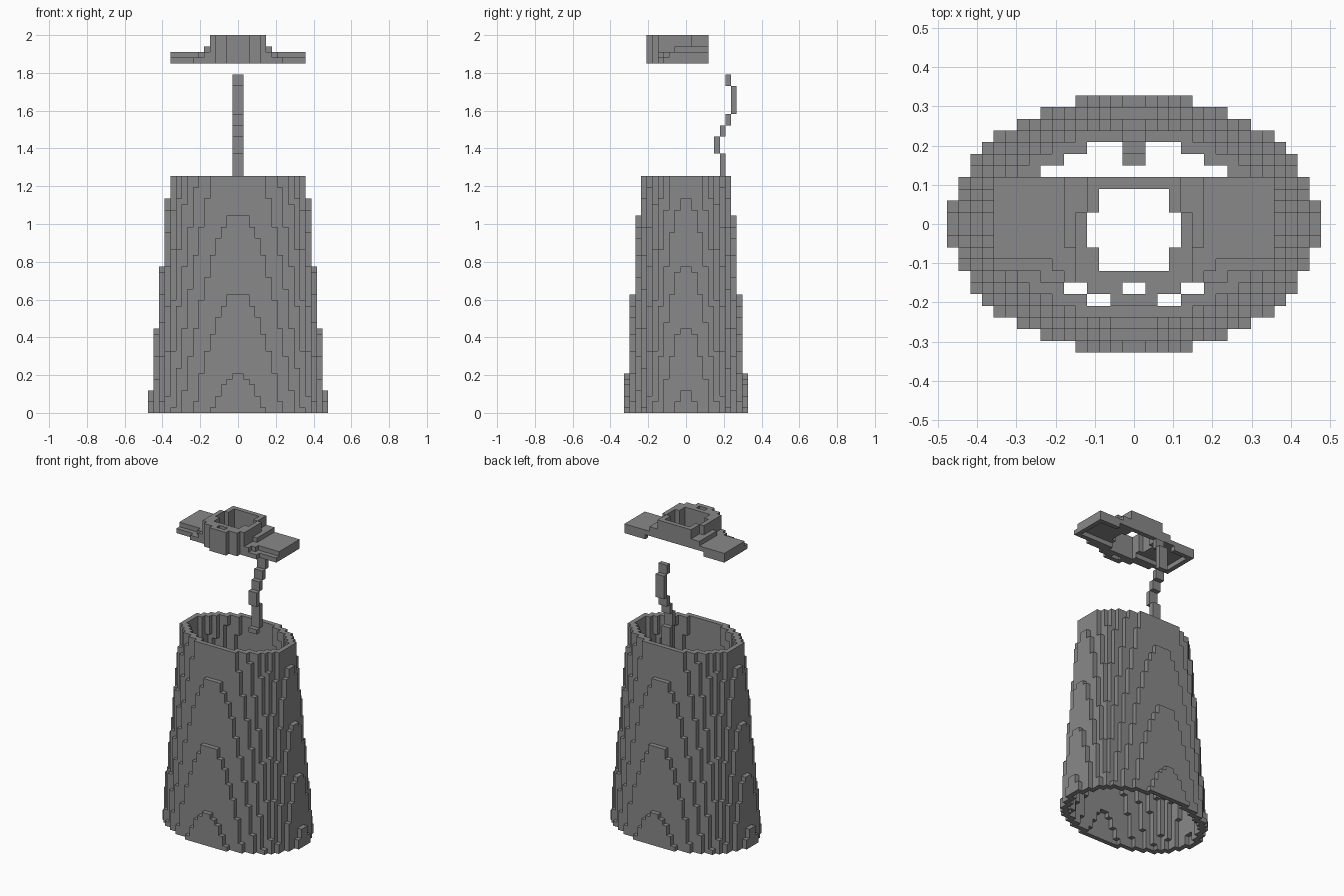
import bpy
import bmesh
from itertools import product
from mathutils import Vector

cube = bpy.data.objects.get("Cube")
if cube:
    bpy.data.objects.remove(cube, do_unlink=True)

UNIT = 2 / 67  # size of one block

grey = bpy.data.materials.new("plain_grey")
grey.use_nodes = True
COLOUR = (0.25, 0.25, 0.25, 1)
grey.diffuse_color = COLOUR
grey.node_tree.nodes["Principled BSDF"].inputs["Base Color"].default_value = COLOUR


def build_blocks(name, cells):
    """Make one mesh of the outer faces of a set of block cells."""
    bm = bmesh.new()
    corners = {}

    def corner(point):
        key = tuple(point)
        if key not in corners:
            corners[key] = bm.verts.new(Vector(key) * UNIT)
        return corners[key]

    for cell in cells:
        for axis, side in product(range(3), (0, 1)):
            beside = list(cell)
            beside[axis] += 2 * side - 1
            if tuple(beside) in cells:
                continue
            u, v = (axis + 1) % 3, (axis + 2) % 3
            loop = []
            for du, dv in ((0, 0), (1, 0), (1, 1), (0, 1)):
                point = list(cell)
                point[axis] += side
                point[u] += du
                point[v] += dv
                loop.append(corner(point))
            bm.faces.new(loop if side else loop[::-1])
    mesh = bpy.data.meshes.new(name)
    bm.to_mesh(mesh)
    bm.free()
    mesh.materials.append(grey)
    obj = bpy.data.objects.new(name, mesh)
    bpy.context.collection.objects.link(obj)
    return obj


def box(cells, xs, ys, zs):
    """Add a run of cells, mirrored left to right."""
    for x, y, z in product(range(*xs), range(*ys), range(*zs)):
        cells.update({(x, y, z), (-1 - x, y, z)})


# Tapering oval body, one block thick and open at both ends
body = set()
for z in range(42):
    a = 15.87 - (z + 0.5) / 11.25
    b = 11 - (z + 0.5) / 14.2
    disc = {(x, y) for x, y in product(range(-17, 17), range(-12, 12))
            if ((x + 0.5) / a) ** 2 + ((y + 0.5) / b) ** 2 <= 1}
    for x, y in disc:
        around = product((x - 1, x, x + 1), (y - 1, y, y + 1))
        if any(spot not in disc for spot in around):
            body.add((x, y, z))
build_blocks("body_shell", body)

# Wavy cord rising from the back of the body: row, bottom, top
cord = set()
for row, low, high in ((5, 40, 41), (6, 41, 46), (5, 46, 49), (6, 49, 51),
                       (7, 51, 53), (8, 53, 58), (7, 58, 60)):
    box(cord, (0, 1), (row, row + 1), (low, high))
build_blocks("back_cord", cord)

# Brim: flat plate with a lip underneath, open at the middle of the back
cap = set()
box(cap, (4, 12), (-3, 4), (63, 64))
box(cap, (0, 12), (-4, -3), (62, 63))
box(cap, (11, 12), (-4, 4), (62, 63))
box(cap, (7, 12), (3, 4), (62, 63))
box(cap, (3, 7), (-4, -3), (63, 64))
box(cap, (0, 8), (-5, -4), (62, 63))
box(cap, (0, 6), (-5, -4), (63, 64))

# Low collar around the sides of the ring
box(cap, (4, 6), (-2, 4), (64, 65))

# Round upright ring
box(cap, (4, 5), (-2, 1), (63, 67))
box(cap, (3, 5), (-4, -2), (63, 67))
box(cap, (3, 4), (1, 3), (63, 67))
box(cap, (0, 4), (3, 4), (63, 67))
box(cap, (0, 5), (-5, -4), (62, 67))

# Clear the round opening
for x, y, z in list(cap):
    half = 4 if -2 <= y <= 0 else 3
    if -4 <= y <= 2 and -half <= x < half:
        cap.discard((x, y, z))

# Small front loop
box(cap, (1, 4), (-6, -5), (62, 67))
box(cap, (0, 2), (-7, -6), (62, 67))
build_blocks("cap", cap)
